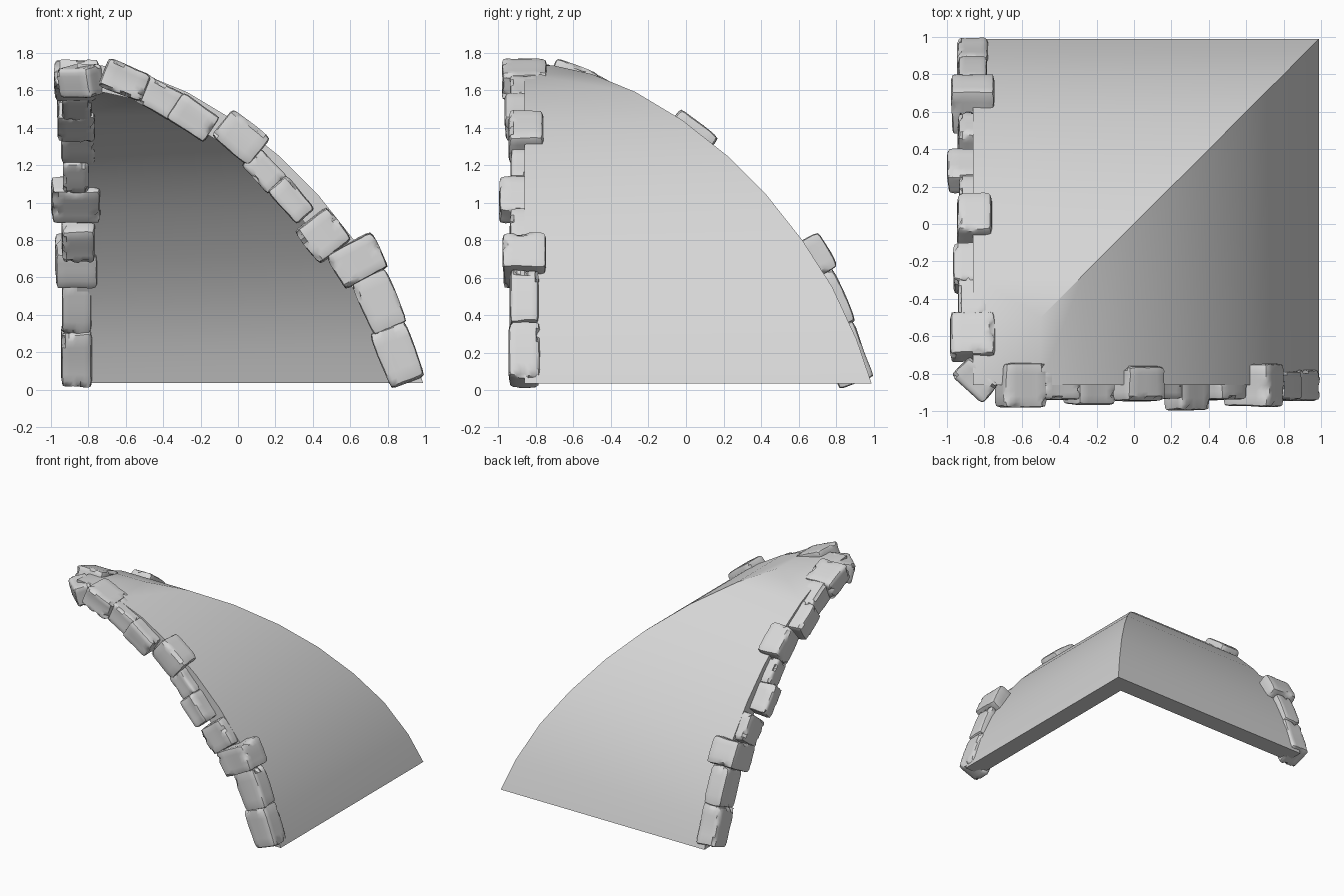
import bpy, bmesh, math, random
from mathutils import Matrix, Vector

if "Cube" in bpy.data.objects:
    bpy.data.objects.remove(bpy.data.objects["Cube"], do_unlink=True)

random.seed(4)
EDGE = -0.86          # plane of both open arches
SWAP = Matrix(((0, 1, 0, 0), (1, 0, 0, 0), (0, 0, 1, 0), (0, 0, 0, 1)))

stone_grey = bpy.data.materials.new("stone_grey")
stone_grey.use_nodes = True
grey = (0.68, 0.68, 0.68, 1)
stone_grey.diffuse_color = grey
stone_grey.node_tree.nodes["Principled BSDF"].inputs["Base Color"].default_value = grey


def finish(bm, name, angle):
    bmesh.ops.recalc_face_normals(bm, faces=bm.faces)
    mesh = bpy.data.meshes.new(name)
    bm.to_mesh(mesh)
    bm.free()
    mesh.materials.append(stone_grey)
    ob = bpy.data.objects.new(name, mesh)
    bpy.context.collection.objects.link(ob)
    bpy.ops.object.select_all(action='DESELECT')
    ob.select_set(True)
    bpy.context.view_layer.objects.active = ob
    bpy.ops.object.shade_smooth_by_angle(angle=math.radians(angle))


# Vault shell: two curved halves that meet along the diagonal groin
def vault(outer, inner):
    bm = bmesh.new()

    def section(profile):
        return [[bm.verts.new(c) for c in ((t, EDGE, z), (t, t, z), (EDGE, t, z))]
                for t, z in profile]

    top, under = section(outer), section(inner)
    for i in range(len(outer) - 1):
        for rows in (top, under):
            for k in (0, 1):
                bm.faces.new((rows[i][k], rows[i][k + 1], rows[i + 1][k + 1], rows[i + 1][k]))
        for k in (0, 2):
            bm.faces.new((top[i][k], top[i + 1][k], under[i + 1][k], under[i][k]))
    for k in (0, 1):
        bm.faces.new((top[-1][k], top[-1][k + 1], under[-1][k + 1], under[-1][k]))
    bmesh.ops.remove_doubles(bm, verts=bm.verts, dist=0.0005)
    finish(bm, "vault_shell", 25)


vault([(EDGE, 1.745), (-0.7, 1.73), (-0.5, 1.685), (-0.27, 1.59), (-0.02, 1.44), (0.22, 1.25),
       (0.43, 1.04), (0.62, 0.8), (0.78, 0.55), (0.91, 0.27), (0.99, 0.035)],
      [(EDGE, 1.605), (-0.72, 1.59), (-0.54, 1.55), (-0.33, 1.465), (-0.09, 1.32), (0.13, 1.14),
       (0.32, 0.94), (0.5, 0.71), (0.655, 0.48), (0.775, 0.23), (0.84, 0.035)])


# Rough stone: a subdivided block with worn corners, wobbly sides and chipped edges
def stone(name, size, matrix):
    bm = bmesh.new()
    bmesh.ops.create_cube(bm, size=1)
    bmesh.ops.subdivide_edges(bm, edges=bm.edges, cuts=7, use_grid_fill=True)
    phase = [random.uniform(0, 6) for _ in range(3)]
    for v in bm.verts:
        unit = v.co.copy()
        border = sum(abs(c) > 0.49 for c in unit)
        p = Vector([c * s for c, s in zip(unit, size)])
        for a in range(3):
            p[a] *= 1 + 0.03 * math.sin(5 * unit[(a + 1) % 3] + phase[a])
        if border > 1:
            chip = 0.006 if border == 2 else 0.01
            if border == 2 and random.random() < 0.1:
                chip = 0.02
            for a in range(3):
                if abs(unit[a]) > 0.49:
                    p[a] -= math.copysign(chip * random.uniform(0.7, 1.2), unit[a])
        v.co = p
    bm.transform(matrix)
    finish(bm, name, 40)


# Arch stones: centre x, centre z, length, height, tilt, front y, back y
STONES = [
    (0.853, 0.187, 0.31, 0.2, 69, -0.945, -0.78),
    (0.755, 0.47, 0.3, 0.2, 67, -0.94, -0.785),
    (0.64, 0.69, 0.21, 0.27, 62, -0.975, -0.75),
    (0.455, 0.825, 0.22, 0.22, 52, -0.94, -0.765),
    (0.285, 1.015, 0.23, 0.135, 49, -0.995, -0.735),
    (0.14, 1.17, 0.21, 0.14, 47, -0.935, -0.8),
    (0.015, 1.35, 0.25, 0.19, 39, -0.945, -0.76),
    (-0.24, 1.455, 0.24, 0.165, 34, -0.965, -0.765),
    (-0.42, 1.56, 0.24, 0.16, 29, -0.94, -0.785),
    (-0.605, 1.655, 0.24, 0.16, 22, -0.98, -0.745),
]
for number, (x, z, length, height, tilt, y0, y1) in enumerate(STONES, 1):
    place = Matrix.Translation((x, (y0 + y1) / 2, z)) @ Matrix.Rotation(math.radians(tilt), 4, 'Y')
    size = (length, y1 - y0, height)
    stone(f"front_arch_stone_{number}", size, place)
    stone(f"right_arch_stone_{number}", size, SWAP @ place)

# Keystone set across the corner where both arches meet
turn = Matrix.Rotation(math.radians(-42), 4, 'Z') @ Matrix.Rotation(math.radians(12), 4, 'X')
stone("corner_keystone", (0.22, 0.14, 0.16), Matrix.Translation((-0.84, -0.825, 1.65)) @ turn)
